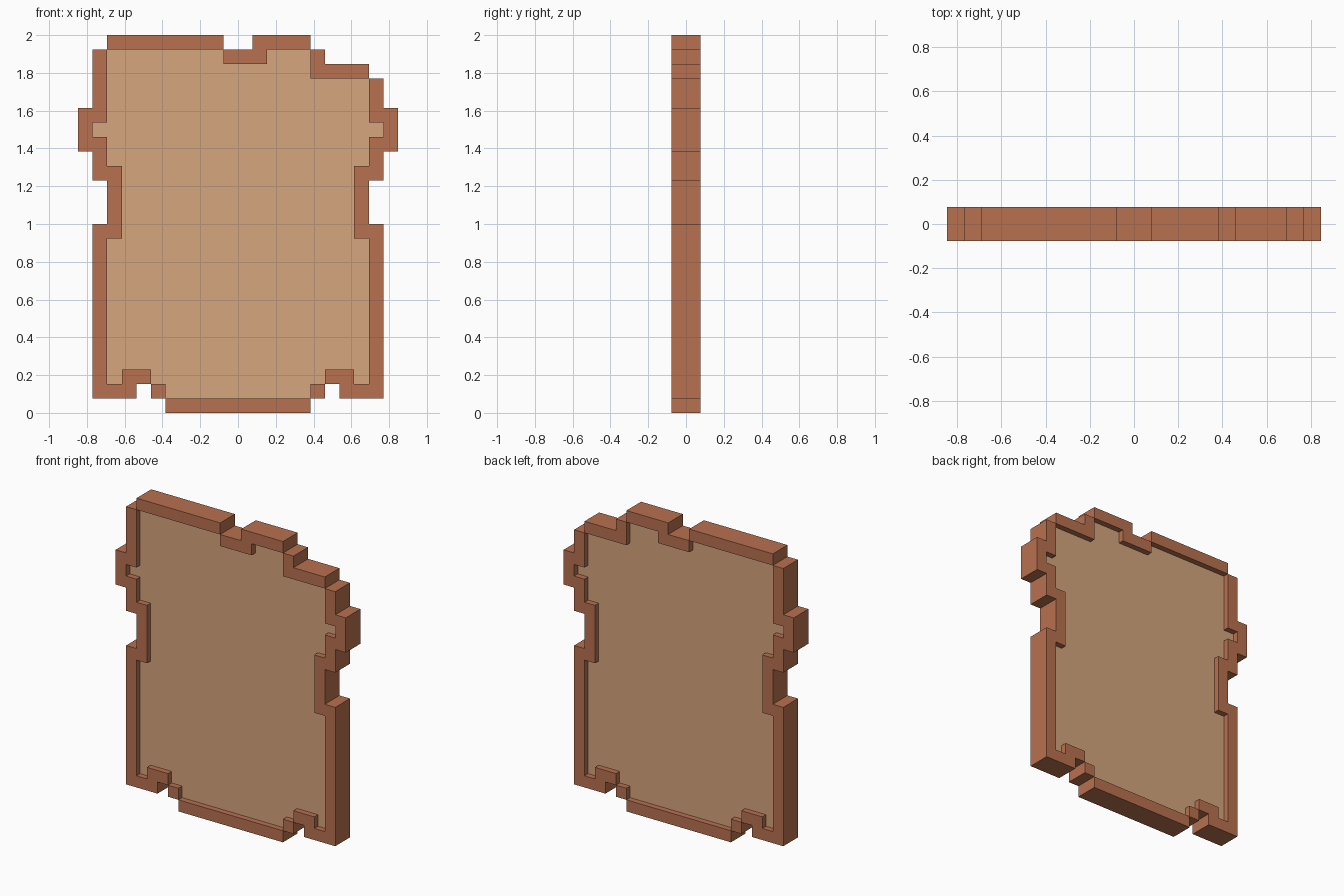
import bpy, bmesh, math

if "Cube" in bpy.data.objects:
    bpy.data.objects.remove(bpy.data.objects["Cube"])

U = 1 / 13  # one pixel of the design: 26 pixels tall = 2 units


def cells(rects):
    """Set of pixel cells covered by rectangles (x0, x1, z0, z1)."""
    return {(x, z) for x0, x1, z0, z1 in rects
            for x in range(x0, x1) for z in range(z0, z1)}


def mirrored(rects):
    return rects + [(-x1, -x0, z0, z1) for x0, x1, z0, z1 in rects]


def slab(name, grid, half, color):
    """Solid slab of the given cells, thickness 2 * half (in pixels)."""
    bm = bmesh.new()
    cache = {}

    def vert(x, y, z):
        if (x, y, z) not in cache:
            cache[x, y, z] = bm.verts.new((x * U, y * U, z * U))
        return cache[x, y, z]

    for x, z in sorted(grid):
        ring = [(x, z), (x + 1, z), (x + 1, z + 1), (x, z + 1)]
        bm.faces.new([vert(a, -half, b) for a, b in ring])
        bm.faces.new([vert(a, half, b) for a, b in reversed(ring)])
        # side walls only where the neighbouring cell is empty
        for i, (dx, dz) in enumerate([(0, -1), (1, 0), (0, 1), (-1, 0)]):
            if (x + dx, z + dz) not in grid:
                (a, b), (c, d) = ring[i], ring[(i + 1) % 4]
                bm.faces.new([vert(c, -half, d), vert(a, -half, b),
                              vert(a, half, b), vert(c, half, d)])
    bmesh.ops.dissolve_limit(bm, angle_limit=math.radians(1),
                             verts=bm.verts[:], edges=bm.edges[:])
    mesh = bpy.data.meshes.new(name)
    bm.to_mesh(mesh)
    bm.free()
    mat = bpy.data.materials.new(name + "_color")
    mat.diffuse_color = color
    mat.use_nodes = True
    mat.node_tree.nodes["Principled BSDF"].inputs["Base Color"].default_value = mat.diffuse_color
    mesh.materials.append(mat)
    obj = bpy.data.objects.new(name, mesh)
    bpy.context.collection.objects.link(obj)
    return obj


# Raised border: mirrored sides and feet, then the uneven top
sides = mirrored([
    (9, 10, 20, 23), (10, 11, 18, 21), (9, 10, 16, 19), (8, 9, 12, 17),
    (9, 10, 1, 13), (7, 10, 1, 2), (6, 8, 2, 3), (5, 6, 1, 2),
])
top = [(-10, -9, 23, 25), (-9, -1, 25, 26), (-1, 2, 24, 25),
       (1, 5, 25, 26), (5, 6, 23, 25), (6, 9, 23, 24)]
bottom = [(-5, 5, 0, 1)]
border = cells(sides + top + bottom)

# Recessed panel: everything enclosed by the border
panel = cells([
    (-9, 5, 23, 25), (-9, 9, 20, 23), (-10, 10, 19, 20), (-9, 9, 17, 19),
    (-8, 8, 12, 17), (-9, 9, 2, 12), (-5, 5, 1, 2),
]) - border

slab("border", border, 1, (0.48, 0.165, 0.08, 1))
slab("panel", panel, 0.5, (0.67, 0.38, 0.21, 1))
